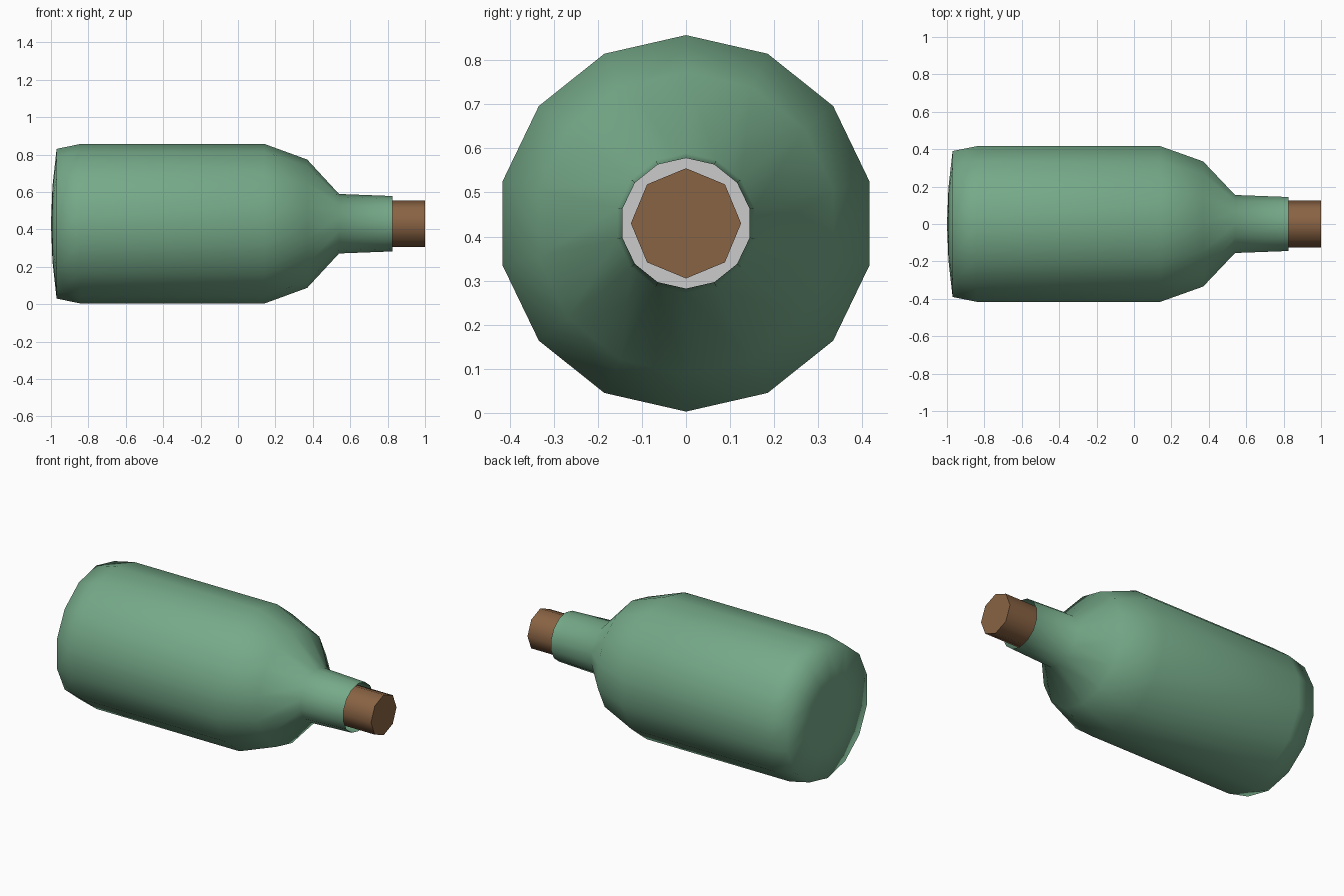
import bpy, bmesh, math

if "Cube" in bpy.data.objects:
    bpy.data.objects.remove(bpy.data.objects["Cube"])

AXIS_Z = 0.43


def material(name, rgb):
    m = bpy.data.materials.new(name)
    m.diffuse_color = (*rgb, 1)
    m.use_nodes = True
    m.node_tree.nodes["Principled BSDF"].inputs["Base Color"].default_value = m.diffuse_color
    return m


def lathe(name, profile, sides, mat=None, sharp=None):
    """Revolve (x, radius) points around the bottle's long axis."""
    bm = bmesh.new()
    rings = []
    for x, r in profile:
        if r == 0:
            rings.append([bm.verts.new((x, 0, AXIS_Z))] * sides)
            continue
        rings.append([bm.verts.new((x, r * math.sin(math.tau * i / sides),
                                    AXIS_Z + r * math.cos(math.tau * i / sides)))
                      for i in range(sides)])
    for a, b in zip(rings, rings[1:]):
        for i in range(sides):
            j = (i + 1) % sides
            bm.faces.new(list(dict.fromkeys((a[i], a[j], b[j], b[i]))))
    bmesh.ops.recalc_face_normals(bm, faces=bm.faces)
    mesh = bpy.data.meshes.new(name)
    bm.to_mesh(mesh)
    bm.free()
    obj = bpy.data.objects.new(name, mesh)
    bpy.context.collection.objects.link(obj)
    if mat:
        mesh.materials.append(mat)
    bpy.ops.object.select_all(action='DESELECT')
    obj.select_set(True)
    bpy.context.view_layer.objects.active = obj
    if sharp is None:
        bpy.ops.object.shade_smooth()
    else:
        bpy.ops.object.shade_smooth_by_angle(angle=math.radians(sharp))
    return obj


glass = material("green_glass", (0.18, 0.40, 0.25))
cork_brown = material("cork_brown", (0.25, 0.125, 0.057))

# Open-mouthed bottle: bulged base, body, shoulder and neck
lathe("bottle", [(-1, 0), (-0.992, 0.2), (-0.97, 0.40), (-0.84, 0.427),
                 (0.14, 0.427), (0.37, 0.343), (0.54, 0.159), (0.825, 0.148)],
      14, glass)

# Eight-sided cork pushed into the neck
lathe("cork", [(0.68, 0), (0.68, 0.125), (1, 0.125), (1, 0)], 8, cork_brown, 50)

# Rolled paper inside, glimpsed through the mouth around the cork
lathe("paper_roll", [(-0.4, 0), (-0.4, 0.17), (0.45, 0.17), (0.45, 0)], 14, None, 50)
